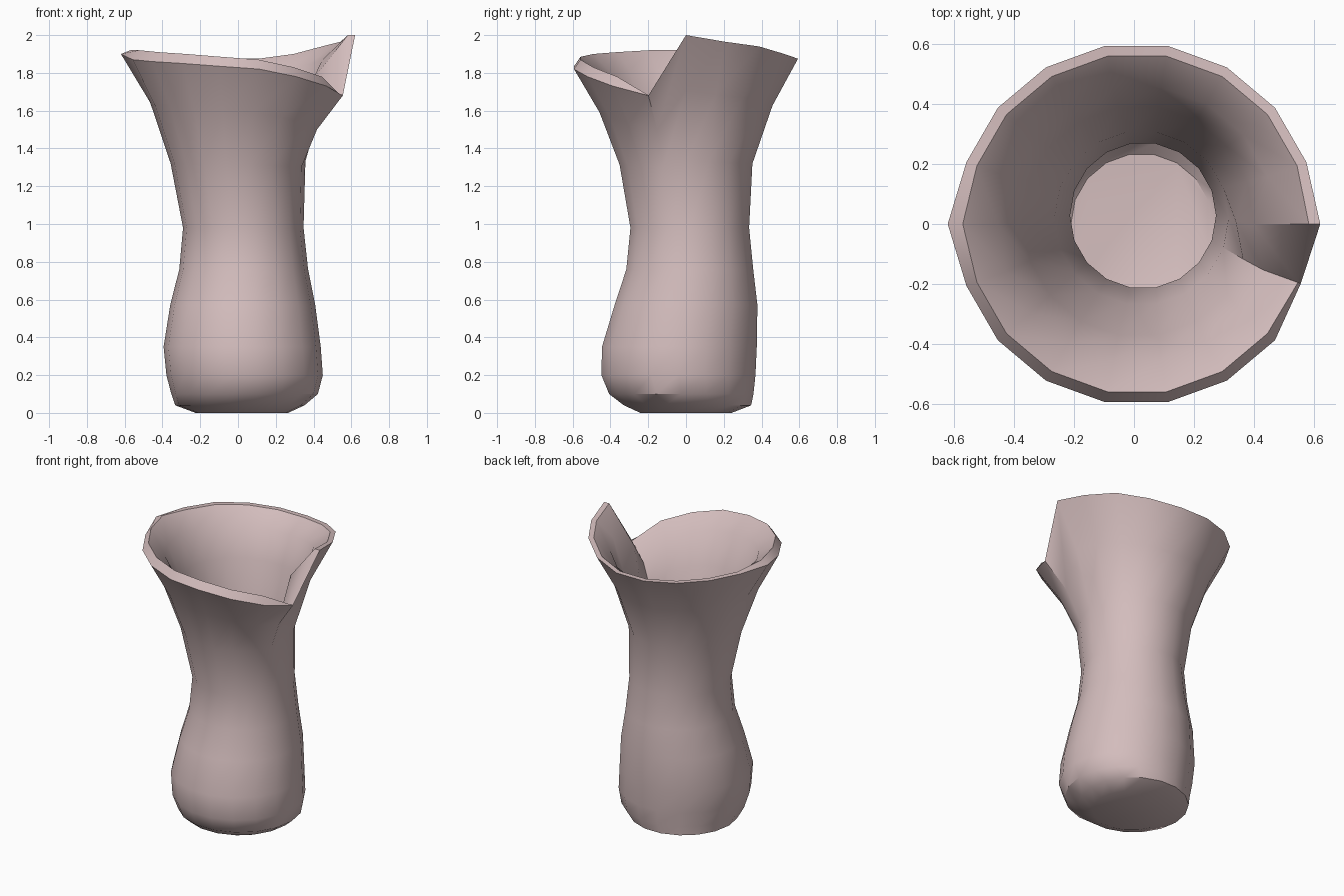
import bpy, bmesh, math

cube = bpy.data.objects.get("Cube")
if cube:
    bpy.data.objects.remove(cube)

SIDES = 18
LAST = SIDES - 1

# Height of the spiral lip, counter-clockwise from the raised tip
LIP = [2.0, 1.965, 1.94, 1.90, 1.875, 1.875, 1.885, 1.895, 1.90,
       1.90, 1.87, 1.86, 1.85, 1.835, 1.82, 1.78, 1.73, 1.68]
LIP_BULGE = {0: .01, 9: .026, LAST: -.02}

# Rings: centre x, centre y, radius, height, share of the lip's rise and fall
OUTER = [(.02, 0, .245, 0, 0), (.01, .008, .342, .04, 0), (.035, -.025, .388, .1, 0),
         (.035, -.04, .414, .2, 0), (.022, -.035, .416, .35, 0),
         (.025, 0, .384, .57, 0), (.03, .02, .341, .76, 0),
         (.028, .02, .319, .98, 0), (0, 0, .357, 1.32, .1),
         (0, 0, .465, 1.63, .65), (.008, 0, .602, 1.88, 1)]
INNER = [(.01, 0, .567, 1.88, 1), (.01, 0, .462, 1.79, .9),
         (.015, .01, .385, 1.6, .55), (.025, .02, .29, 1.3, .1),
         (.03, .028, .243, .98, 0), (.03, .02, .268, .76, 0),
         (.025, 0, .31, .57, 0), (.022, -.03, .34, .35, 0),
         (.03, -.03, .33, .2, 0), (.03, -.01, .29, .11, 0),
         (.025, 0, .235, .07, 0)]


def lip_lift(i):
    """Extra height of the lip's inner edge, so it slopes outward at the front."""
    return .05 if 10 <= i < LAST else .02 if i == 9 else 0


def ring(bm, cx, cy, r, z, share, inner=False):
    verts = []
    for i in range(SIDES):
        a = math.tau * i / SIDES
        rr, zz = r, z + share * (LIP[i] - 1.88)
        if share == 1:
            rr += LIP_BULGE.get(i, 0) * (.5 if inner else 1)
            if inner:
                zz += lip_lift(i)
                # the wall thins to an edge where the lip overlaps
                if i == LAST:
                    rr = .57
        elif share > .5:
            if inner:
                # shelf inside the lip, shallow at the front and left
                if share > .8:
                    zz += lip_lift(i) * .8
                if i == 0:
                    rr, zz = rr * .84, zz - .13
                elif i == LAST:
                    rr, zz = rr - .015, zz - .03
            elif i == LAST:
                rr -= .02
        verts.append(bm.verts.new((cx + rr * math.cos(a), cy + rr * math.sin(a), zz)))
    return verts


# Vase: outer wall, lip, inner wall and floor as one skin
bm = bmesh.new()
rings = [ring(bm, *p) for p in OUTER] + [ring(bm, *p, inner=True) for p in INNER]
for low, high in zip(rings, rings[1:]):
    for i in range(SIDES):
        j = (i + 1) % SIDES
        bm.faces.new((low[i], low[j], high[j], high[i]))
bm.faces.new(rings[0][::-1])
bm.faces.new(rings[-1])
bmesh.ops.recalc_face_normals(bm, faces=bm.faces[:])

mesh = bpy.data.meshes.new("vase")
bm.to_mesh(mesh)
bm.free()
vase = bpy.data.objects.new("vase", mesh)
bpy.context.collection.objects.link(vase)

# Clay colour
clay = bpy.data.materials.new("pale_pink_clay")
clay.use_nodes = True
colour = (.65, .505, .505, 1)
clay.diffuse_color = colour
clay.node_tree.nodes["Principled BSDF"].inputs["Base Color"].default_value = colour
mesh.materials.append(clay)

bpy.ops.object.select_all(action='DESELECT')
vase.select_set(True)
bpy.context.view_layer.objects.active = vase
bpy.ops.object.shade_smooth_by_angle(angle=math.radians(35))
